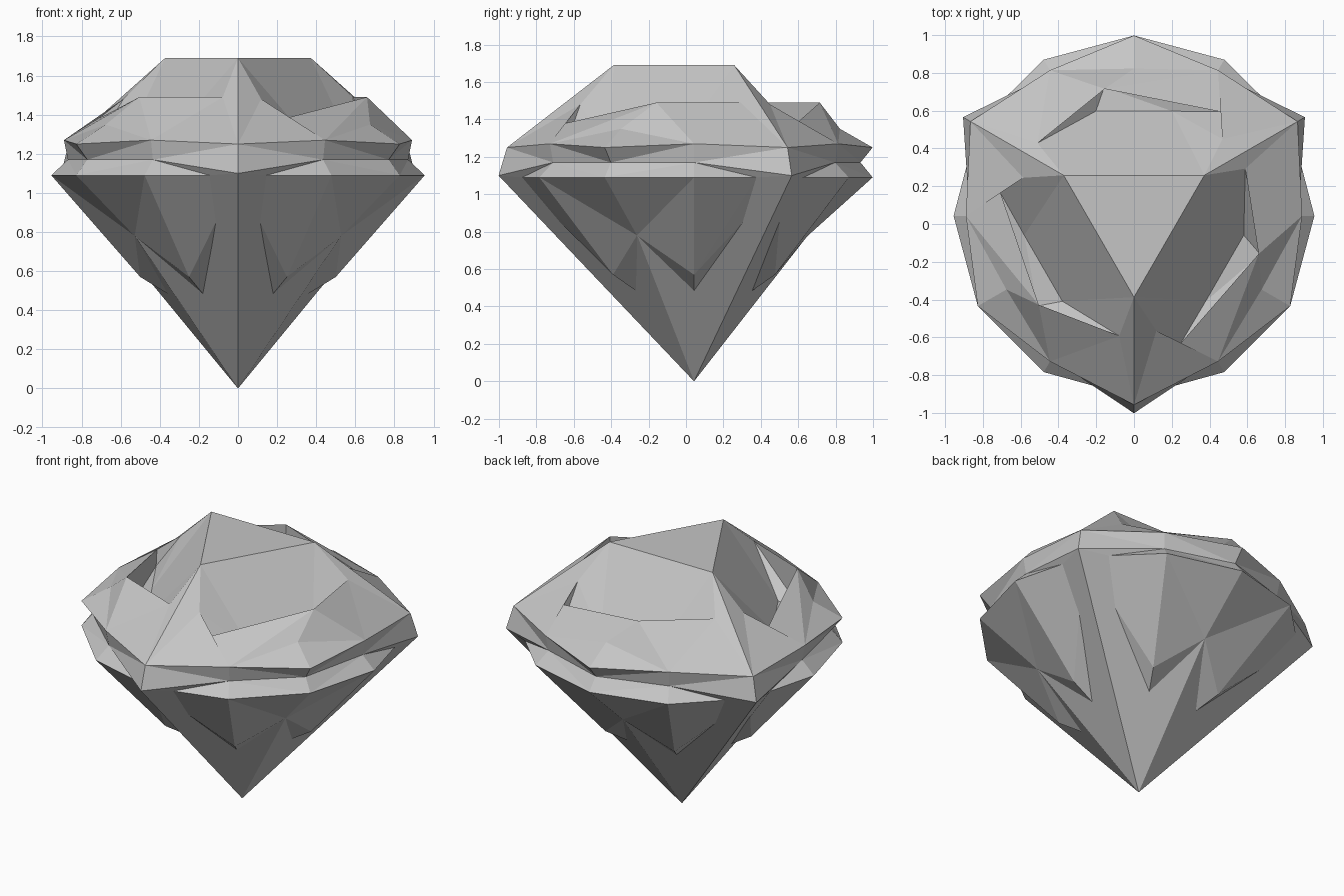
import bpy, bmesh
from math import cos, sin, radians

cube = bpy.data.objects.get("Cube")
if cube:
    bpy.data.objects.remove(cube)

CENTRE_Y = 0.043

grey = bpy.data.materials.new("stone grey")
grey.use_nodes = True
colour = (0.56, 0.56, 0.56, 1)
grey.diffuse_color = colour
grey.node_tree.nodes["Principled BSDF"].inputs["Base Color"].default_value = colour


def polar(radius, angle, z):
    a = radians(angle)
    return (radius * cos(a), radius * sin(a) + CENTRE_Y, z)


def finish(name, bm):
    bmesh.ops.remove_doubles(bm, verts=bm.verts, dist=0.0005)
    bmesh.ops.recalc_face_normals(bm, faces=bm.faces)
    mesh = bpy.data.meshes.new(name)
    bm.to_mesh(mesh)
    bm.free()
    mesh.materials.append(grey)
    obj = bpy.data.objects.new(name, mesh)
    bpy.context.collection.objects.link(obj)


# Six-sided pavilion with alternating long and short corners
bm = bmesh.new()
rim = [bm.verts.new(polar(1.045 if i % 2 == 0 else 0.858, 30 + 60 * i, 1.1))
       for i in range(6)]
tip = bm.verts.new(polar(0, 0, 0))
for i in range(6):
    bm.faces.new((rim[i], tip, rim[(i + 1) % 6]))
bm.faces.new(rim)
finish("pavilion", bm)

# Crown and prongs: one third, described as (radius, angle, height) and turned
points = {
    # middle corner
    "g90": (0.955, 90, 1.09), "n90": (0.89, 90, 1.17), "c90": (0.955, 90, 1.25),
    "d90": (0.78, 90, 1.35), "k90": (0.61, 90, 0.78),
    # twisted ridge, its inner foot and the hollow behind it
    "r1": (0.62, 41, 1.48), "w": (0.726, 49, 1.38),
    "r2": (0.69, 103, 1.49), "r3": (0.64, 143, 1.49),
    "wf": (0.72, 50, 1.28), "r2f": (0.7, 103, 1.24),
    "q1": (0.59, 70, 1.25), "q2": (0.59, 110, 1.25),
}
# points that repeat on both sides of the middle: L and R
paired = {
    "t": (0.43, 60, 1.69),                                      # table corner
    "a": (1.0, 60, 1.25), "b": (1.045, 60, 1.1),                # long corner
    "c": (0.89, 30, 1.27), "n": (0.87, 30, 1.17),               # crown, groove
    "g": (0.955, 30, 1.09), "e": (0.93, 51, 1.09),              # girdle edge
    "m": (0.5, 30, 0.57), "p": (0.352, 30, 0.48),               # prong ridge, tip
    "s": (0.725, 51, 0.85),                                     # prong shoulder
}
for name, (r, offset, z) in paired.items():
    points[name + "R"] = (r, 90 - offset, z)
    points[name + "L"] = (r, 90 + offset, z)

facets = [
    # crown slopes
    "aR cR r1", "cR w r1", "cR r2 w", "cR d90 r2", "cR c90 d90",
    "c90 cL d90", "d90 cL r2", "cL r3 r2", "cL aL r3",
    # inner side of the ridge and floor of the hollow
    "r1 w wf", "w r2 r2f wf", "r2 r3 r2f",
    "r1 wf q1", "wf r2f q1", "q1 r2f q2", "r2f r3 q2",
    # table slopes
    "r1 q1 tR", "r3 tL q2", "tR q1 q2 tL", "tR aR r1", "tL r3 aL",
]
for side in "RL":
    facets += [f.replace("*", side) for f in (
        # groove above the girdle
        "a* c* n*", "a* n* b*", "c* c90 n90", "c* n90 n*",
        "n* n90 g90", "n* g90 g*", "n* g* e*", "n* e* b*",
        # pavilion prong
        "g* g90 k90", "g* k90 m*", "m* k90 p*", "g* m* e*", "e* m* s*",
        "m* p* s*")]

bm = bmesh.new()
tables = []
for turn in (0, 120, 240):
    verts = {n: bm.verts.new(polar(r, a + turn, z)) for n, (r, a, z) in points.items()}
    for facet in facets:
        bm.faces.new([verts[n] for n in facet.split()])
    tables.append(verts["tR"])
# flat table on top
bm.faces.new(tables)
finish("crown_and_prongs", bm)
